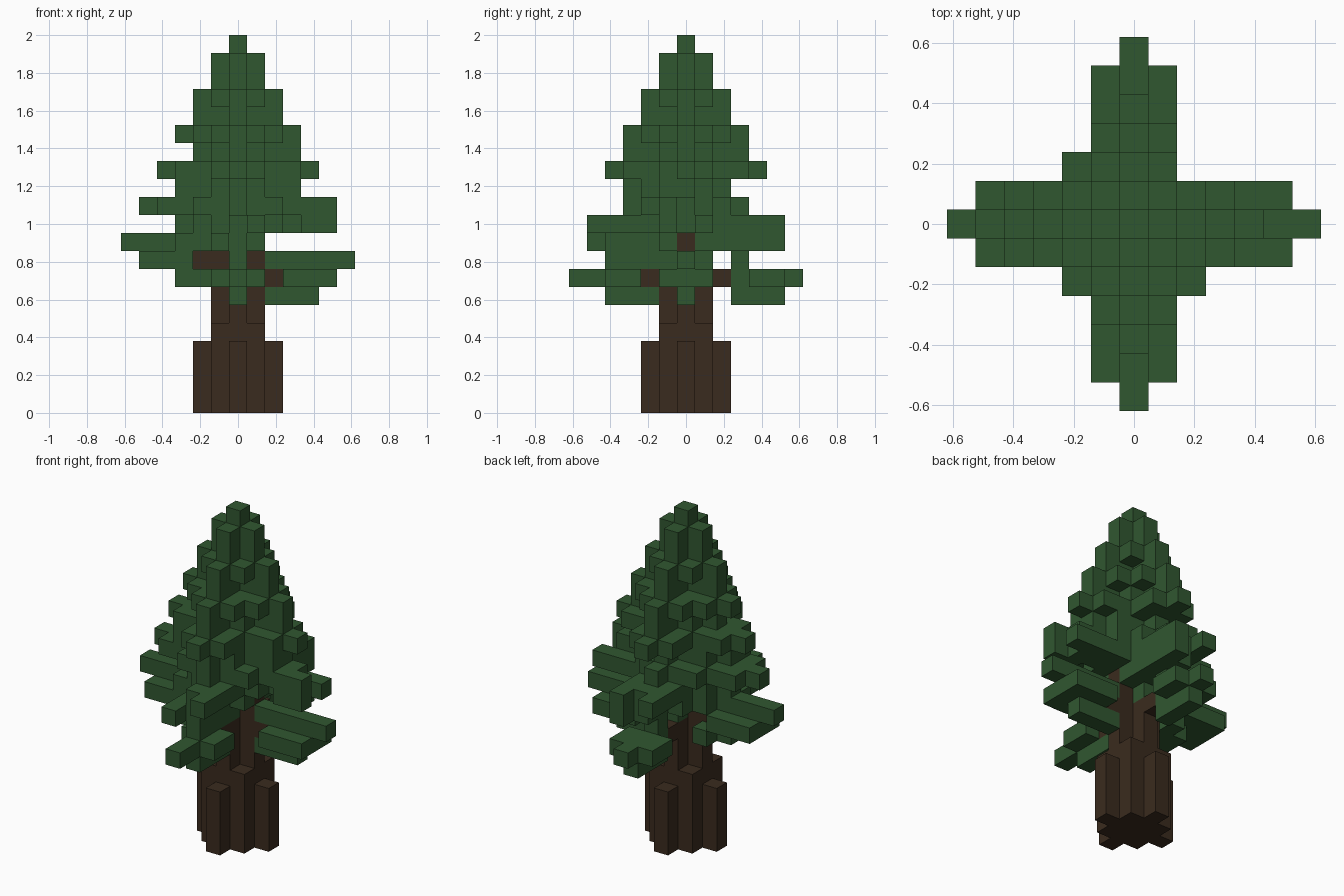
import bpy
import bmesh
from mathutils import Vector

cube = bpy.data.objects.get("Cube")
if cube:
    bpy.data.objects.remove(cube, do_unlink=True)

VOXEL = 2 / 21          # the tree is twenty-one blocks tall
leaves, wood = set(), set()
AXES = {"east": (1, 0), "west": (-1, 0), "north": (0, 1), "south": (0, -1)}


def make_material(name, colour):
    mat = bpy.data.materials.new(name)
    mat.use_nodes = True
    mat.diffuse_color = colour
    mat.node_tree.nodes["Principled BSDF"].inputs["Base Color"].default_value = colour
    return mat


def arm(cells, layer, side, core=0, low=0, high=0, start=1):
    """A branch of blocks, with an optional row on its low and high flank."""
    dx, dy = AXES[side]
    for offset, length in ((0, core), (-1, low), (1, high)):
        for step in range(start, length + 1):
            cells.add((dx * step + abs(dy) * offset,
                       dy * step + abs(dx) * offset, layer))


def whorl(layer, core, flank=0, skip=()):
    """The same branch on all four sides around a centre block."""
    leaves.add((0, 0, layer))
    for side in AXES:
        if side not in skip:
            arm(leaves, layer, side, core, flank, flank)


# Trunk: flared roots, square shoulder, then a plus-shaped stem
for layer in range(10):
    wood.add((0, 0, layer))
    for side in AXES:
        if layer < 4:
            arm(wood, layer, side, 2, 1, 1)
        elif layer < 5:
            arm(wood, layer, side, 1, 1, 1)
        elif layer < 8:
            arm(wood, layer, side, 1)

# Bare branches leaving the stem
for side in ("east", "north", "south"):
    arm(wood, 7, side, 2)
arm(wood, 8, "west", 2)
arm(wood, 8, "east", 1)
arm(wood, 9, "east", 1)

# Crown: regular upper tiers
leaves.add((0, 0, 20))
whorl(19, 1)
whorl(18, 1)
whorl(17, 2, 1)
whorl(16, 2)
whorl(15, 3, 2)
whorl(14, 3, 1, skip=("west",))
arm(leaves, 14, "west", 2, 1, 1)
whorl(13, 4, 3)
whorl(12, 3, 2, skip=("north",))
arm(leaves, 12, "east", low=3)
arm(leaves, 12, "west", low=3)
arm(leaves, 12, "north", 2, 1, 1)

# Middle tiers, with staggered flanks
whorl(11, 3, 2)
arm(leaves, 11, "east", 4, low=5, high=2)
arm(leaves, 11, "west", 5, low=4, high=4)
leaves.update({(-2, 2, 11), (-2, -2, 11), (2, -2, 11)})
whorl(10, 3, 2)
arm(leaves, 10, "east", 4, high=5)
arm(leaves, 10, "east", low=5, start=4)
arm(leaves, 10, "north", 4, low=5, high=5)
arm(leaves, 10, "south", 4, low=2, high=5)
arm(leaves, 9, "west", 6, low=3, high=2)
arm(leaves, 9, "north", 4, low=2, high=5)
arm(leaves, 9, "south", 4, low=5, high=1)

# Lower boughs growing from the bare branches
arm(leaves, 8, "east", 6, start=2)
arm(leaves, 8, "west", 5, low=5, high=5, start=3)
arm(leaves, 8, "south", 4)
arm(leaves, 8, "north", 1)
arm(leaves, 8, "north", 3, start=3)
arm(leaves, 7, "east", 5, low=5, high=5, start=3)
arm(leaves, 7, "west", 3, low=3, high=2, start=2)
arm(leaves, 7, "north", 6, start=3)
arm(leaves, 7, "north", low=5, high=5, start=4)
arm(leaves, 7, "south", 6, low=3, high=4, start=3)
arm(leaves, 6, "east", 4, start=2)
arm(leaves, 6, "south", 4, start=2)
arm(leaves, 6, "north", 5, start=3)

leaves -= wood
solid = leaves | wood


def build_blocks(name, cells, material):
    """Skin a set of blocks, keeping only the faces that are exposed."""
    bm = bmesh.new()
    for cell in sorted(cells):
        centre = Vector(cell) + Vector((0, 0, 0.5))
        for axis in range(3):
            for sign in (-1, 1):
                normal = Vector((0, 0, 0))
                normal[axis] = sign
                if tuple(int(c + n) for c, n in zip(cell, normal)) in solid:
                    continue
                u = Vector((0, 0, 0))
                u[(axis + 1) % 3] = 0.5
                v = normal.cross(u)
                middle = centre + normal / 2
                ring = (middle - u - v, middle + u - v, middle + u + v, middle - u + v)
                bm.faces.new([bm.verts.new(p * VOXEL) for p in ring])
    bmesh.ops.remove_doubles(bm, verts=bm.verts, dist=VOXEL / 100)
    mesh = bpy.data.meshes.new(name)
    bm.to_mesh(mesh)
    bm.free()
    mesh.materials.append(material)
    obj = bpy.data.objects.new(name, mesh)
    bpy.context.collection.objects.link(obj)
    return obj


build_blocks("trunk", wood, make_material("bark brown", (0.042, 0.024, 0.013, 1)))
build_blocks("foliage", leaves, make_material("needle green", (0.030, 0.095, 0.030, 1)))
